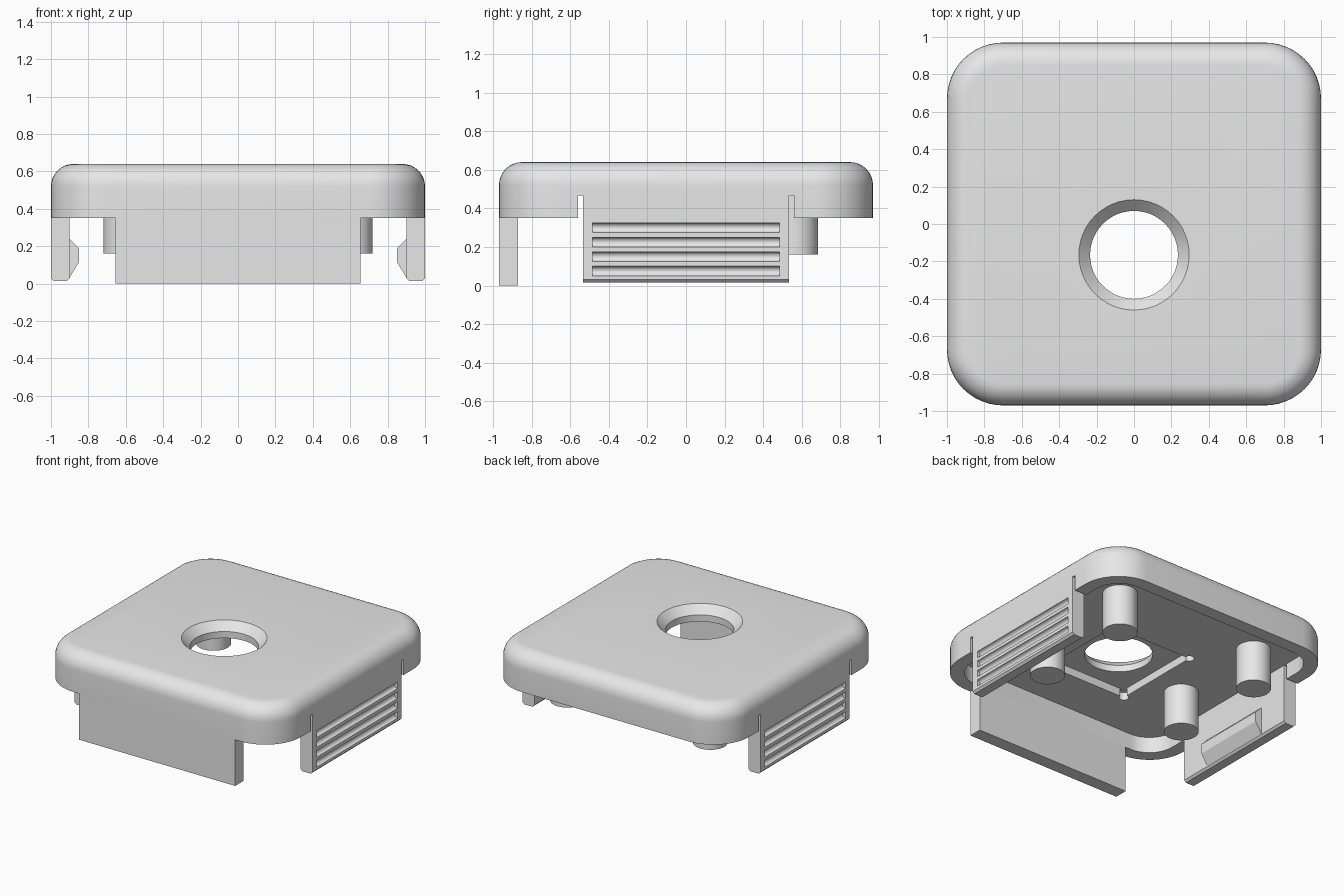
import bpy, bmesh, math

if "Cube" in bpy.data.objects:
    bpy.data.objects.remove(bpy.data.objects["Cube"])

grey = bpy.data.materials.new("plain grey")
grey.diffuse_color = (0.8, 0.8, 0.8, 1)
grey.use_nodes = True
grey.node_tree.nodes["Principled BSDF"].inputs["Base Color"].default_value = grey.diffuse_color


def solid(name, rings):
    """Closed solid skinned through equal-length rings of points."""
    bm = bmesh.new()
    loops = [[bm.verts.new(p) for p in r] for r in rings]
    n = len(loops[0])
    for a, b in zip(loops, loops[1:]):
        for i in range(n):
            j = (i + 1) % n
            bm.faces.new((a[i], a[j], b[j], b[i]))
    bm.faces.new(loops[0][::-1])
    bm.faces.new(loops[-1])
    bmesh.ops.recalc_face_normals(bm, faces=bm.faces)
    me = bpy.data.meshes.new(name)
    bm.to_mesh(me)
    bm.free()
    me.materials.append(grey)
    ob = bpy.data.objects.new(name, me)
    bpy.context.collection.objects.link(ob)
    return ob


def rounded_rect(hx, hy, r, z, seg=12):
    pts = []
    for q, (sx, sy) in enumerate(((1, 1), (-1, 1), (-1, -1), (1, -1))):
        for k in range(seg + 1):
            a = (q + k / seg) * math.pi / 2
            pts.append((sx * (hx - r) + r * math.cos(a),
                        sy * (hy - r) + r * math.sin(a), z))
    return pts


def circle(x, y, r, z, n=48):
    return [(x + r * math.cos(2 * math.pi * i / n),
             y + r * math.sin(2 * math.pi * i / n), z) for i in range(n)]


def box(name, x0, x1, y0, y1, z0, z1):
    return solid(name, [[(x0, y0, z), (x1, y0, z), (x1, y1, z), (x0, y1, z)]
                        for z in (z0, z1)])


def along_y(name, profile, y0, y1):
    return solid(name, [[(x, y, z) for x, z in profile] for y in (y0, y1)])


def cut(ob, cutters):
    for c in cutters:
        m = ob.modifiers.new("cut", 'BOOLEAN')
        m.operation, m.solver, m.object = 'DIFFERENCE', 'EXACT', c
    dg = bpy.context.evaluated_depsgraph_get()
    me = bpy.data.meshes.new_from_object(ob.evaluated_get(dg))
    ob.modifiers.clear()
    ob.data = me
    for c in cutters:
        bpy.data.objects.remove(c)


HX, HY, TOP, RIM, CEIL, WALL = 1.0, 0.97, 0.64, 0.35, 0.47, 0.1
HOLE_Y = -0.165

# Lid with a rounded top edge
rings = [rounded_rect(HX, HY, 0.3, RIM)]
for k in range(9):
    a = k / 8 * math.pi / 2
    inset = 0.12 * (1 - math.cos(a))
    rings.append(rounded_rect(HX - inset, HY - inset, 0.3 - inset,
                              TOP - 0.12 + 0.12 * math.sin(a)))
lid = solid("lid", rings)

# Underside cavity, square pocket with relieved corners, countersunk hole
cutters = [
    solid("cavity", [rounded_rect(HX - WALL, HY - WALL, 0.2, z) for z in (0.2, CEIL)]),
    box("pocket", -0.34, 0.34, HOLE_Y - 0.35, HOLE_Y + 0.35, 0.4, 0.53),
    solid("hole", [circle(0, HOLE_Y, r, z)
                   for r, z in ((0.235, 0.3), (0.235, 0.58), (0.295, TOP), (0.295, 0.7))]),
]
for sx in (-1, 1):
    for sy in (-1, 1):
        cutters.append(solid("corner_relief", [
            circle(sx * 0.34, HOLE_Y + sy * 0.35, 0.035, z, 16) for z in (0.41, 0.529)]))
        # Slots that free the side clips
        y = sorted((sy * 0.535, sy * 0.56))
        x = sorted((sx * 0.88, sx * 1.05))
        cutters.append(box("slot", *x, *y, 0.3, 0.468))
cut(lid, cutters)

# Front skirt
box("front_skirt", -0.655, 0.655, -HY, -HY + WALL, 0, RIM)

# Side clips with finger grooves outside and a catch inside
for s, side in ((-1, "left"), (1, "right")):
    clip = along_y(side + "_clip", [(s * x, z) for x, z in (
        (1, RIM), (1, 0.03), (0.985, 0.015), (0.915, 0.015), (0.9, 0.03), (0.9, RIM))],
        -0.535, 0.535)
    cut(clip, [along_y("groove", [(s + 0.025 * math.cos(t * math.pi / 8),
                                   zc + 0.025 * math.sin(t * math.pi / 8))
                                  for t in range(16)], -0.485, 0.485)
               for zc in (0.075, 0.15, 0.225, 0.3)])
    along_y(side + "_catch", [(s * x, z) for x, z in (
        (0.905, 0.245), (0.85, 0.19), (0.85, 0.115), (0.905, 0.025))], -0.29, 0.29)

# Four round pegs under the lid
for x in (-0.6, 0.6):
    for y in (-0.21, 0.565):
        solid("peg", [circle(x, y, 0.12, z, 32) for z in (0.16, CEIL)])

# Smooth shading with sharp edges kept
for ob in bpy.context.scene.objects:
    ob.select_set(True)
    bpy.context.view_layer.objects.active = ob
bpy.ops.object.shade_smooth_by_angle(angle=math.radians(30))
